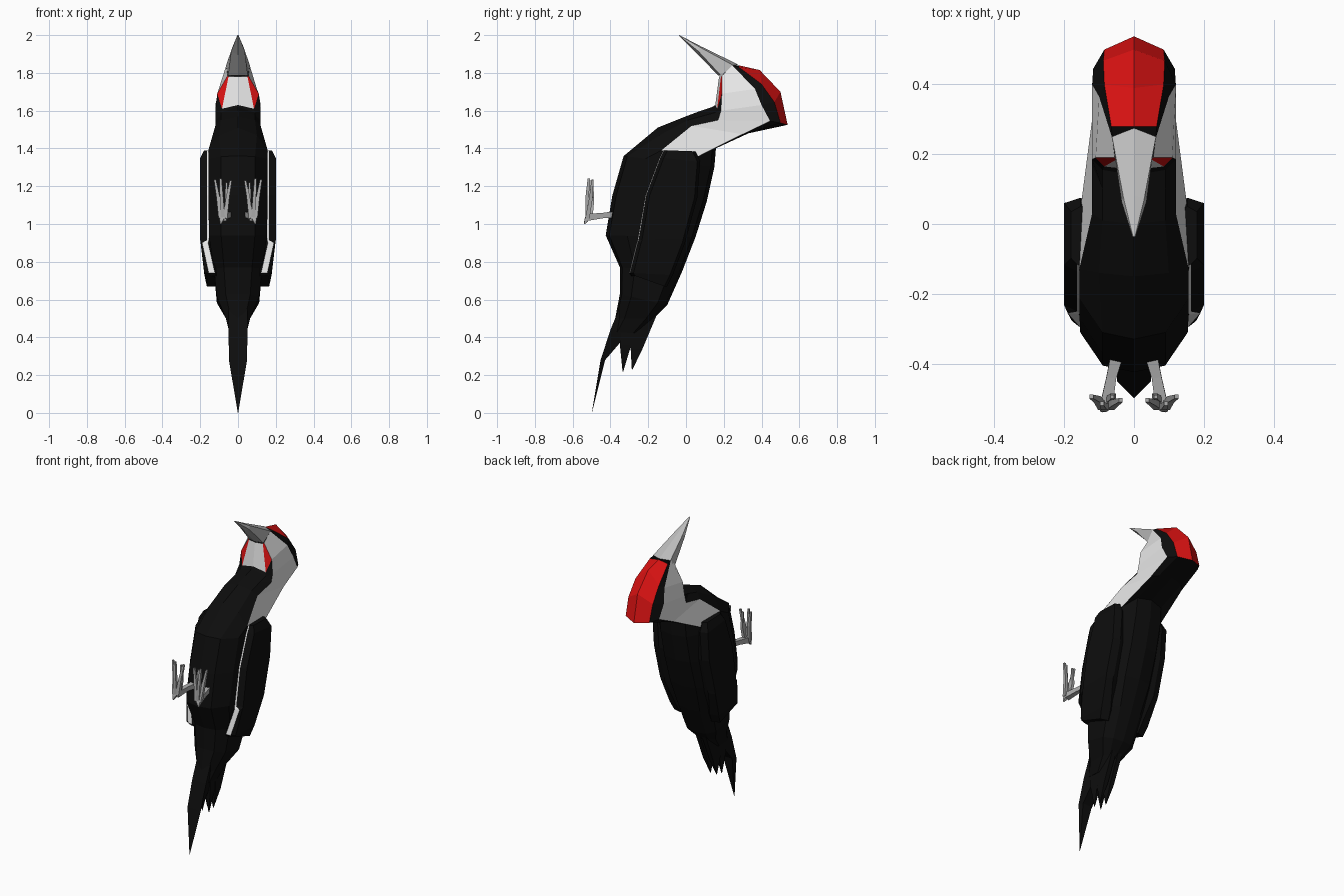
import bpy, bmesh, math
from mathutils import Vector

if "Cube" in bpy.data.objects:
    bpy.data.objects.remove(bpy.data.objects["Cube"], do_unlink=True)


def material(name, r, g, b):
    m = bpy.data.materials.new(name)
    m.diffuse_color = (r, g, b, 1)
    m.use_nodes = True
    bsdf = next(n for n in m.node_tree.nodes if n.type == 'BSDF_PRINCIPLED')
    bsdf.inputs["Base Color"].default_value = (r, g, b, 1)
    bsdf.inputs["Roughness"].default_value = 0.8
    return m


BLACK = material("black_feathers", 0.004, 0.004, 0.004)
WHITE = material("white_feathers", 0.8, 0.8, 0.8)
RED = material("red_feathers", 0.7, 0.006, 0.006)
HORN = material("beak_grey", 0.5, 0.5, 0.5)
LEG = material("leg_grey", 0.4, 0.4, 0.4)


def loft(name, rings, mats, rule=lambda row, strip: 0, mirror=False):
    """Skin closed rings of equal length, cap both ends, colour by row and strip."""
    bm = bmesh.new()
    rows = [[bm.verts.new(p) for p in ring] for ring in rings]
    n = len(rows[0])
    for r in range(len(rows) - 1):
        for i in range(n):
            j = (i + 1) % n
            f = bm.faces.new((rows[r][i], rows[r][j], rows[r + 1][j], rows[r + 1][i]))
            f.material_index = rule(r, i)
    bm.faces.new(rows[0])
    bm.faces.new(rows[-1])
    bmesh.ops.remove_doubles(bm, verts=bm.verts, dist=0.0003)
    bmesh.ops.recalc_face_normals(bm, faces=bm.faces)
    mesh = bpy.data.meshes.new(name)
    bm.to_mesh(mesh)
    bm.free()
    for m in mats:
        mesh.materials.append(m)
    ob = bpy.data.objects.new(name, mesh)
    bpy.context.collection.objects.link(ob)
    if mirror:
        ob.modifiers.new("Mirror", 'MIRROR')
    return ob


def full(half):
    """Complete a half ring whose first and last points lie on x = 0."""
    return half + [(-x, y, z) for x, y, z in half[-2:0:-1]]


def rod(name, points, radii, mat):
    """Square rod through points, mirrored to the other side."""
    pts = [Vector(p) for p in points]
    rings = []
    for k, p in enumerate(pts):
        d = (pts[min(k + 1, len(pts) - 1)] - pts[max(k - 1, 0)]).normalized()
        u = d.cross(Vector((1, 0, 0))).normalized()
        v = d.cross(u)
        rings.append([p + (u * math.cos(a) + v * math.sin(a)) * radii[k]
                      for a in (math.pi * (0.25 + 0.5 * q) for q in range(4))])
    return loft(name, rings, [mat], mirror=True)


# Head and neck: half rings from front middle, chin, cheek front, cheek back,
# crest edge to back middle
head = [
    [(0, .175, 1.78), (.05, .185, 1.78), (.055, .19, 1.785),
     (.062, .245, 1.84), (.065, .28, 1.83), (0, .28, 1.84)],
    [(0, .155, 1.63), (.085, .165, 1.61), (.11, .19, 1.69),
     (.10, .365, 1.715), (.085, .40, 1.74), (0, .39, 1.815)],
    [(0, .14, 1.62), (.09, .155, 1.59), (.12, .185, 1.60),
     (.12, .40, 1.63), (.088, .468, 1.645), (0, .50, 1.70)],
    [(0, .08, 1.60), (.09, .10, 1.575), (.12, .17, 1.55),
     (.117, .445, 1.545), (.085, .50, 1.535), (0, .538, 1.525)],
    [(0, 0, 1.57), (.09, .01, 1.55), (.12, .03, 1.52),
     (.12, .30, 1.475), (.085, .33, 1.48), (0, .35, 1.49)],
    [(0, -.15, 1.51), (.10, -.14, 1.47), (.157, -.13, 1.39),
     (.15, .07, 1.36), (.09, .14, 1.41), (0, .16, 1.42)],
]


# Body: front y, z, back y, z, half width
def body_ring(yf, zf, yb, zb, w):
    def at(t, x):
        return (x, yf + (yb - yf) * t, zf + (zb - zf) * t)
    return [(0, yf, zf), at(.04, w * .58), at(.24, w), at(.8, w), at(.96, w * .6), (0, yb, zb)]


body = [body_ring(*row) for row in [
    (-.33, 1.36, .15, 1.30, .156),
    (-.39, 1.15, .11, 1.12, .156),
    (-.425, .94, .05, .93, .154),
    (-.35, .77, -.02, .75, .128),
    (-.35, .63, -.10, .57, .112),
    (-.375, .50, -.17, .50, .064),
    (-.40, .43, -.25, .42, .045),
]]


def plumage(row, strip):
    s = min(strip, 9 - strip)
    if s == 0 and row == 0:
        return 1                      # chin
    if s == 1 and row == 0:
        return 2                      # cheek stripe
    if s == 2 and row < 5:
        return 1                      # cheek and neck
    if s == 4 and row < 3:
        return 2                      # crest
    return 0


loft("head_and_body", [full(r) for r in head + body], [BLACK, WHITE, RED], plumage)

# Beak
loft("beak", [full(r) for r in [
    [(0, .172, 1.785), (.052, .186, 1.785), (.063, .25, 1.84), (0, .275, 1.845)],
    [(0, .065, 1.895), (.036, .065, 1.915), (.03, .075, 1.935), (0, .08, 1.94)],
    [(0, -.038, 1.997), (.004, -.037, 1.998), (.003, -.036, 1.999), (0, -.035, 2.0)],
]], [HORN])

# Wings: front y, z, back y, z, inner x, white edge x, outer x
wing = [
    (-.12, 1.39, .05, 1.385, .154, .163, .18),
    (-.14, 1.35, .075, 1.33, .154, .163, .20),
    (-.215, 1.15, .06, 1.14, .154, .163, .20),
    (-.255, .915, .0, .92, .154, .163, .20),
    (-.26, .90, -.005, .90, .158, .19, .198),
    (-.30, .74, -.07, .73, .122, .155, .178),
    (-.29, .725, -.10, .67, .115, .14, .165),
]
loft("wings", [[(xi, yf, zf), (xe, yf + .004, zf), (xo, yf + .022, zf),
                (xo, yb - .015, zb), (xi, yb, zb), (.09, yb - .02, zb), (.09, yf + .06, zf)]
               for yf, zf, yb, zb, xi, xe, xo in wing],
     [BLACK, WHITE], lambda row, strip: int(strip == 0 and row < 5), mirror=True)


# Tail feathers: z, front y, back y, half width
def feather(name, rows, x=0):
    loft(name, [[(x - w, yf, z), (x + w, yf, z), (x + w * .7, yb, z), (x - w * .7, yb, z)]
                for z, yf, yb, w in rows], [BLACK], mirror=x != 0)


feather("long_tail_feather", [(.56, -.35, -.22, .05), (.44, -.40, -.29, .05),
                              (.28, -.452, -.428, .048), (0, -.499, -.498, .001)])
feather("middle_tail_feathers", [(.55, -.34, -.2, .022), (.36, -.35, -.29, .02),
                                 (.22, -.336, -.332, .001)], .024)
feather("rear_tail_feathers", [(.53, -.30, -.15, .022), (.34, -.293, -.23, .02),
                               (.23, -.287, -.283, .001)], .022)

# Legs and feet
rod("legs", [(.045, -.36, 1.05), (.065, -.44, 1.045), (.08, -.525, 1.035)], [.026, .02, .026], LEG)
for i, (x, y, z) in enumerate([(.038, -.505, 1.23), (.092, -.515, 1.24), (.122, -.495, 1.235)]):
    rod(f"front_toes_{i + 1}", [(.08 + (i - 1) * .012, -.522, 1.03),
                                (.08 * .4 + x * .6, y - .008, 1.14), (x, y, z)],
        [.016, .013, .008], LEG)
rod("inner_toes", [(.072, -.505, 1.03), (.06, -.495, 1.12), (.062, -.495, 1.22)],
    [.014, .012, .007], LEG)
rod("rear_toes", [(.075, -.515, 1.05), (.088, -.528, 1.02), (.092, -.537, 1.0)],
    [.018, .014, .004], LEG)
